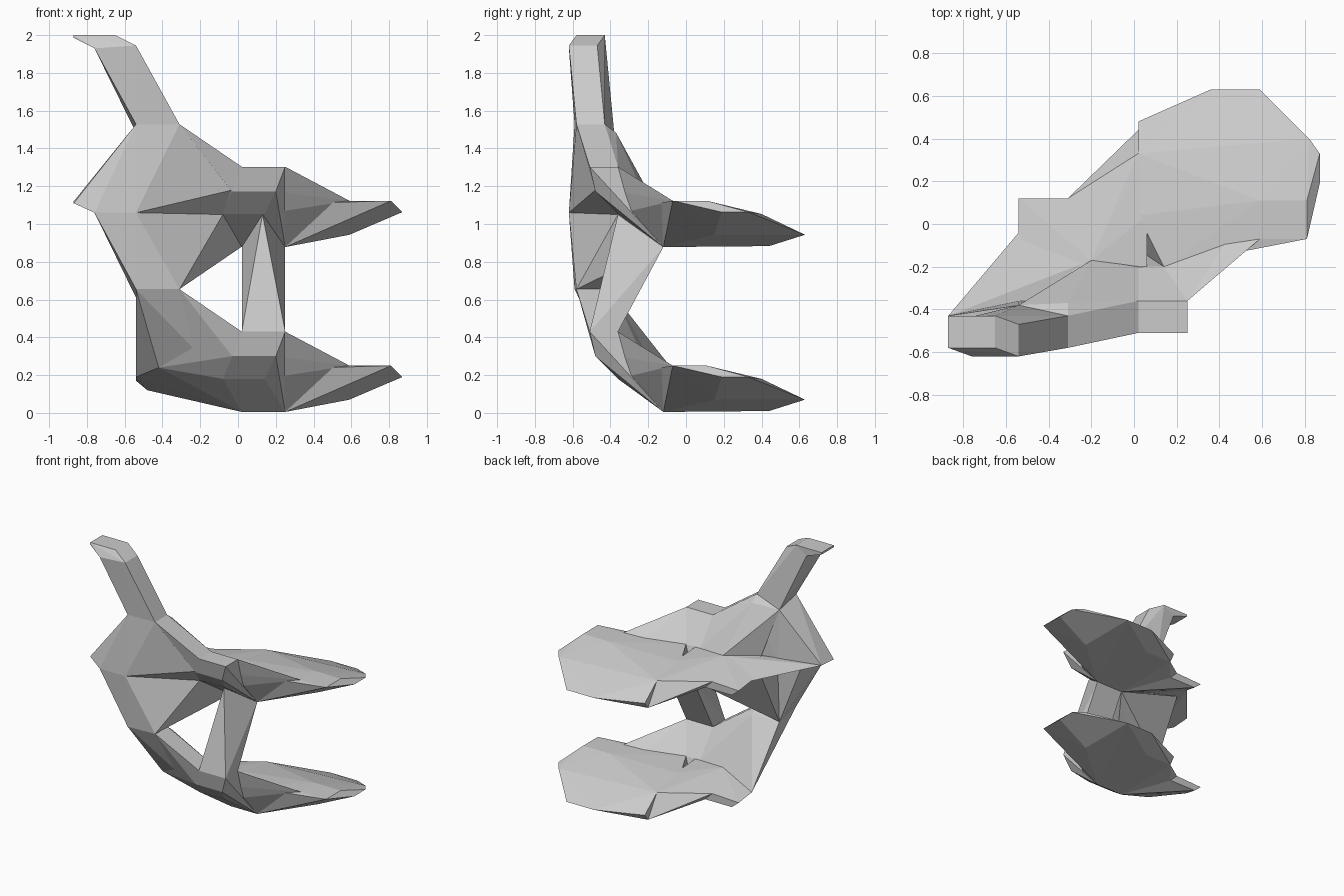
import bpy, bmesh

STEP = 0.873  # height between the two repeating tiers


def hull(name, pts, dz=0.0):
    """Flat-faced solid wrapped around a few corner points."""
    bm = bmesh.new()
    for x, y, z in pts:
        bm.verts.new((x, y, z + dz))
    bmesh.ops.convex_hull(bm, input=bm.verts)
    loose = [v for v in bm.verts if not v.link_faces]
    bmesh.ops.delete(bm, geom=loose, context='VERTS')
    bmesh.ops.recalc_face_normals(bm, faces=bm.faces)
    me = bpy.data.meshes.new(name)
    bm.to_mesh(me)
    bm.free()
    ob = bpy.data.objects.new(name, me)
    bpy.context.collection.objects.link(ob)
    return ob


def span(x0, x1, section):
    """The same y,z section placed at two x positions."""
    return [(x, y, z) for x in (x0, x1) for y, z in section]


# shared corners of one tier
rim = span(.02, .25, [(-.51, .43), (-.36, .43)])
keel = span(.02, .25, [(-.12, .005)])
chin = [(-.03, -.48, .30), (.20, -.48, .30), (-.08, -.36, .18), (.14, -.36, .18)]
neck = [(-.54, -.59, .655), (-.31, -.58, .655), (-.31, -.43, .655), (-.54, -.38, .61)]
foot = [(-.54, -.04, .19), (-.54, .12, .17), (-.48, .12, .12)]
waist = [(-.25, .12, .12), (-.31, .12, .18), (-.20, -.17, .245), (-.08, -.36, .18), (.02, -.12, .005)]

for label, dz in (("lower", 0), ("upper", STEP)):
    # broad blade reaching back and right
    hull(label + "_blade", span(.02, .25, [(.04, .215), (.33, .18), (-.12, .005), (.44, .01)])
         + span(.59, .81, [(-.07, .25), (.11, .25)])
         + span(.36, .59, [(.63, .07)])
         + [(.02, .48, .06), (.87, .33, .19), (.87, .19, .19), (.82, .40, .18),
            (.59, .15, .07), (.14, -.20, .23)], dz)
    # upright front wall with flat rim
    hull(label + "_front_wall", rim + keel + chin + span(.02, .14, [(-.20, .23)]), dz)
    # wall tapering into the blade
    hull(label + "_right_wall", [(.25, -.36, .43), (.14, -.36, .18), (.25, -.12, .005), (.59, -.07, .25),
                                 (.59, .15, .07), (.14, -.20, .23), (.20, -.36, .30)], dz)
    # left wall rising to the neck
    hull(label + "_left_wall", neck[1:] + [(-.31, -.37, .61), (.02, -.51, .43), (.02, -.36, .43),
         (-.03, -.48, .30), (-.08, -.36, .18), (-.20, -.17, .245), (-.42, -.33, .24),
         (.02, -.20, .23), (.02, -.12, .1)], dz)
    # foot at the left end, and the floor from it to the blade
    hull(label + "_foot", foot + waist + [(-.42, -.33, .24)], dz)
    hull(label + "_floor", waist + span(.02, .06, [(.04, .215), (-.20, .23), (.33, .18), (.44, .01)]), dz)

# shoulder wedge under the lower neck
hull("lower_shoulder", neck + [(-.31, -.37, .61), (-.42, -.33, .24), (-.54, -.04, .19),
                               (-.20, -.17, .245), (-.08, -.36, .18)])

# leaning column between tiers
elbow = [(-.87, -.43, 1.12), (-.87, -.58, 1.11), (-.76, -.62, 1.06), (-.70, -.43, 1.07)]
base = [(-.54, -.62, 1.06), (-.54, -.36, 1.07)]
hull("column", neck + elbow[2:] + base)

# angular shoulder of the upper tier, and the ledge behind it
upper_neck = [(x, y, z + STEP) for x, y, z in neck]
hull("upper_shoulder", elbow + base + upper_neck
     + [(-.31, -.37, 1.48), (-.03, -.48, 1.18), (-.08, -.36, 1.05)])
hull("shoulder_ledge", elbow + base + [(-.54, -.04, 1.06), (-.20, -.17, 1.115), (-.08, -.36, 1.05)])

# web joining column and upper keel
hull("web", neck[1:] + [(-.54, -.62, 1.06), (-.08, -.36, 1.05), (.02, -.12, .88), (-.54, -.15, 1.06)])

# slim strut from lower rim to upper keel
hull("strut", rim + [(x, y, z + STEP) for x, y, z in keel] + [(.13, -.36, 1.05)])

# cut-off tail at the top: shaft and overhanging tip
tail_end = [(-.76, -.62, 1.93), (-.74, -.43, 1.94), (-.54, -.62, 1.945),
            (-.54, -.47, 1.945), (-.65, -.43, 2.0), (-.65, -.58, 2.0)]
hull("tail", upper_neck + tail_end)
hull("tail_tip", tail_end + [(-.87, -.43, 2.0), (-.87, -.58, 2.0), (-.87, -.58, 1.985), (-.87, -.43, 1.985)])
